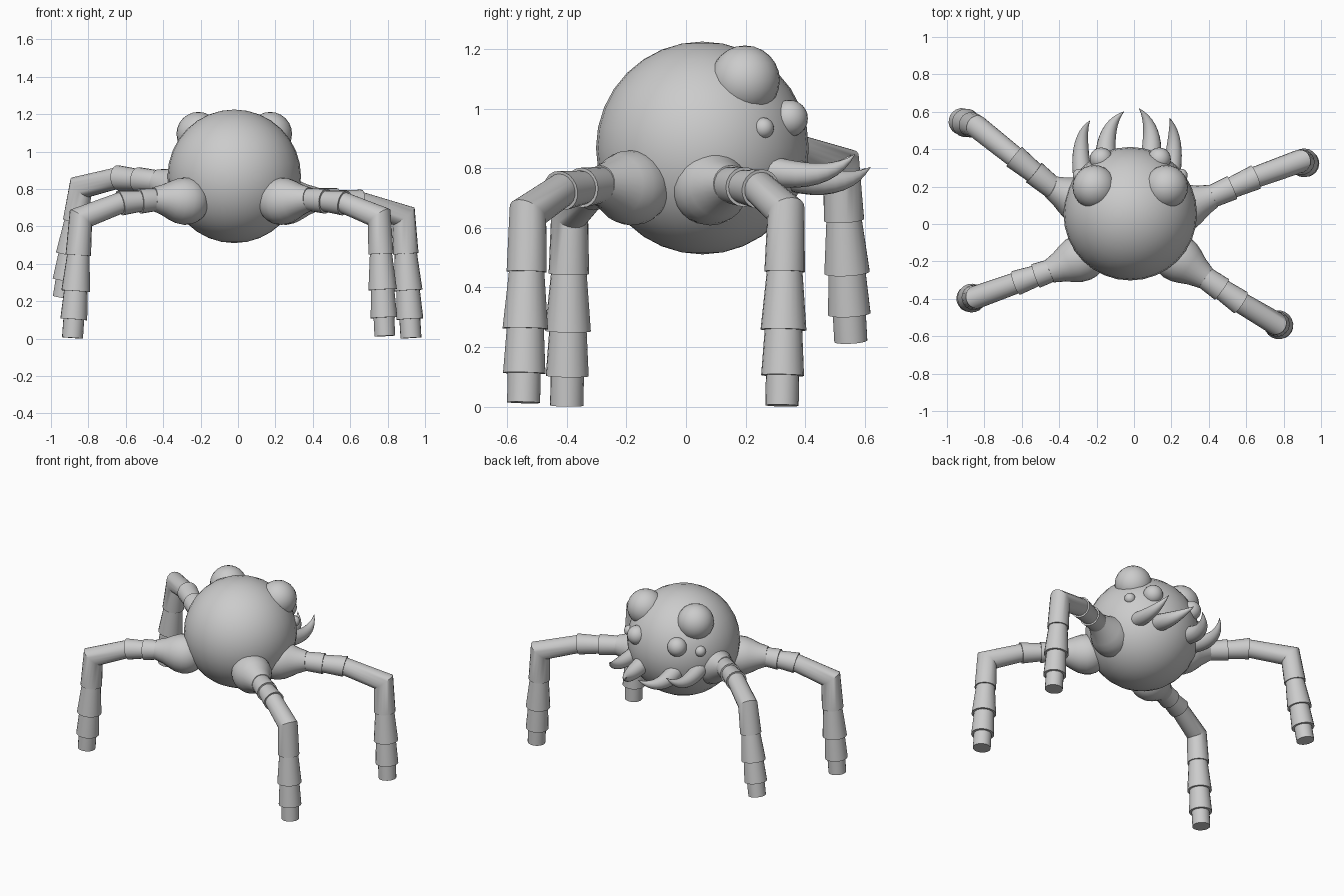
import bpy, bmesh, math
from mathutils import Vector

if "Cube" in bpy.data.objects:
    bpy.data.objects.remove(bpy.data.objects["Cube"])

BODY = Vector((-0.02, 0.055, 0.868))


def finish(name, bm, angle=30):
    bmesh.ops.recalc_face_normals(bm, faces=bm.faces[:])
    me = bpy.data.meshes.new(name)
    bm.to_mesh(me)
    bm.free()
    ob = bpy.data.objects.new(name, me)
    bpy.context.collection.objects.link(ob)
    bpy.ops.object.select_all(action='DESELECT')
    ob.select_set(True)
    bpy.context.view_layer.objects.active = ob
    bpy.ops.object.shade_smooth_by_angle(angle=math.radians(angle))
    return ob


def ball(name, center, r, seg=32, rings=16):
    bm = bmesh.new()
    bmesh.ops.create_uvsphere(bm, u_segments=seg, v_segments=rings, radius=r)
    bmesh.ops.translate(bm, verts=bm.verts[:], vec=center)
    finish(name, bm)


def sweep(name, rings, sides=20, angle=30):
    """Round tube through (point, radius) rings, mitred at bends; repeated points make steps."""
    bm = bmesh.new()
    pts = [Vector(p) for p, r in rings]
    loops, u = [], Vector((0.01, 0.02, 1))
    for i, (p, (_, r)) in enumerate(zip(pts, rings)):
        before = [q for q in pts[:i] if (q - p).length > 1e-4]
        after = [q for q in pts[i:] if (q - p).length > 1e-4]
        d_out = (after[0] - p).normalized() if after else None
        d_in = (p - before[-1]).normalized() if before else d_out
        n = (d_in + (d_out or d_in)).normalized()
        u = (u - d_in * u.dot(d_in)).normalized()
        w = d_in.cross(u)
        loop = []
        for k in range(sides):
            a = 2 * math.pi * k / sides
            v = (u * math.cos(a) + w * math.sin(a)) * r
            v -= d_in * (v.dot(n) / d_in.dot(n))
            loop.append(bm.verts.new(p + v))
        loops.append(loop)
    for a, b in zip(loops, loops[1:]):
        for k in range(sides):
            j = (k + 1) % sides
            bm.faces.new((a[k], a[j], b[j], b[k]))
    bm.faces.new(loops[0])
    bm.faces.new(loops[-1])
    finish(name, bm, angle)


# Round body
ball("body", BODY, 0.357)

# Three pairs of eyes: offset from the middle, y, z, radius
for name, x, y, z, r in (("large_eye", 0.192, 0.198, 1.095, 0.117),
                         ("medium_eye", 0.155, 0.347, 0.967, 0.062),
                         ("small_eye", 0.272, 0.26, 0.935, 0.035)):
    for side, s in (("left", -1), ("right", 1)):
        ball(f"{side}_{name}", (BODY.x + s * x, y, z), r, 24, 12)

# Curved fangs: base, bend control, tip, base radius
fangs = {
    "left_outer_fang": ((-0.275, 0.25, 0.80), (-0.305, 0.47, 0.74), (-0.235, 0.553, 0.845), 0.05),
    "left_inner_fang": ((-0.15, 0.32, 0.79), (-0.165, 0.52, 0.715), (-0.053, 0.602, 0.80), 0.056),
    "right_inner_fang": ((0.085, 0.32, 0.79), (0.12, 0.52, 0.715), (0.027, 0.618, 0.803), 0.056),
    "right_outer_fang": ((0.195, 0.25, 0.80), (0.235, 0.47, 0.74), (0.19, 0.567, 0.847), 0.05),
}
for name, (a, b, c, r) in fangs.items():
    a, b, c = Vector(a), Vector(b), Vector(c)
    rings = []
    for i in range(11):
        t = i / 10
        p = a * (1 - t) ** 2 + b * 2 * t * (1 - t) + c * t * t
        rings.append((p, max(0.001, r * (1 - t ** 1.8))))
    sweep(name, rings, 16, 50)

# Legs: hip, shoulder, middle of upper leg, knee, foot
legs = {
    "front_left": ((-0.28, -0.18, 0.735), (-0.42, -0.24, 0.745), (-0.63, -0.315, 0.725),
                   (-0.84, -0.39, 0.645), (-0.885, -0.40, 0.004)),
    "front_right": ((0.23, -0.18, 0.735), (0.37, -0.28, 0.745), (0.57, -0.42, 0.725),
                    (0.755, -0.53, 0.65), (0.785, -0.545, 0.014)),
    "back_right": ((0.25, 0.08, 0.735), (0.40, 0.14, 0.745), (0.65, 0.25, 0.73),
                   (0.885, 0.335, 0.655), (0.925, 0.322, 0.004)),
    "back_left": ((-0.28, 0.12, 0.79), (-0.43, 0.19, 0.84), (-0.64, 0.36, 0.86),
                  (-0.84, 0.52, 0.81), (-0.935, 0.553, 0.22)),
}
for name, points in legs.items():
    hip, sh, mid, knee, foot = map(Vector, points)
    d = (sh - hip).normalized()
    # Hip bulb that tapers into the leg
    R = 0.127
    prof = [(-R * math.cos(a), R * math.sin(a)) for a in
            [math.radians(g) for g in (2, 15, 30, 45, 60, 75, 90)]]
    prof += [(0.045, 0.121), (0.085, 0.105), (0.13, 0.083), (0.19, 0.063)]
    sweep(name + "_hip", [(hip + d * t, r) for t, r in prof], 24, 40)
    # Segmented upper leg and lower leg, each segment flaring towards the foot
    rings = [(hip + d * 0.1, 0.055), (sh, 0.06)]
    for p in (sh.lerp(mid, 0.5), mid):
        rings += [(p, 0.067), (p, 0.057)]
    rings.append((knee, 0.062))
    for t, r_end, r_next in ((0.31, 0.068, 0.06), (0.61, 0.077, 0.063), (0.845, 0.072, 0.056)):
        p = knee.lerp(foot, t)
        rings += [(p, r_end), (p, r_next)]
    rings.append((foot, 0.056))
    sweep(name + "_leg", rings, 20, 30)
